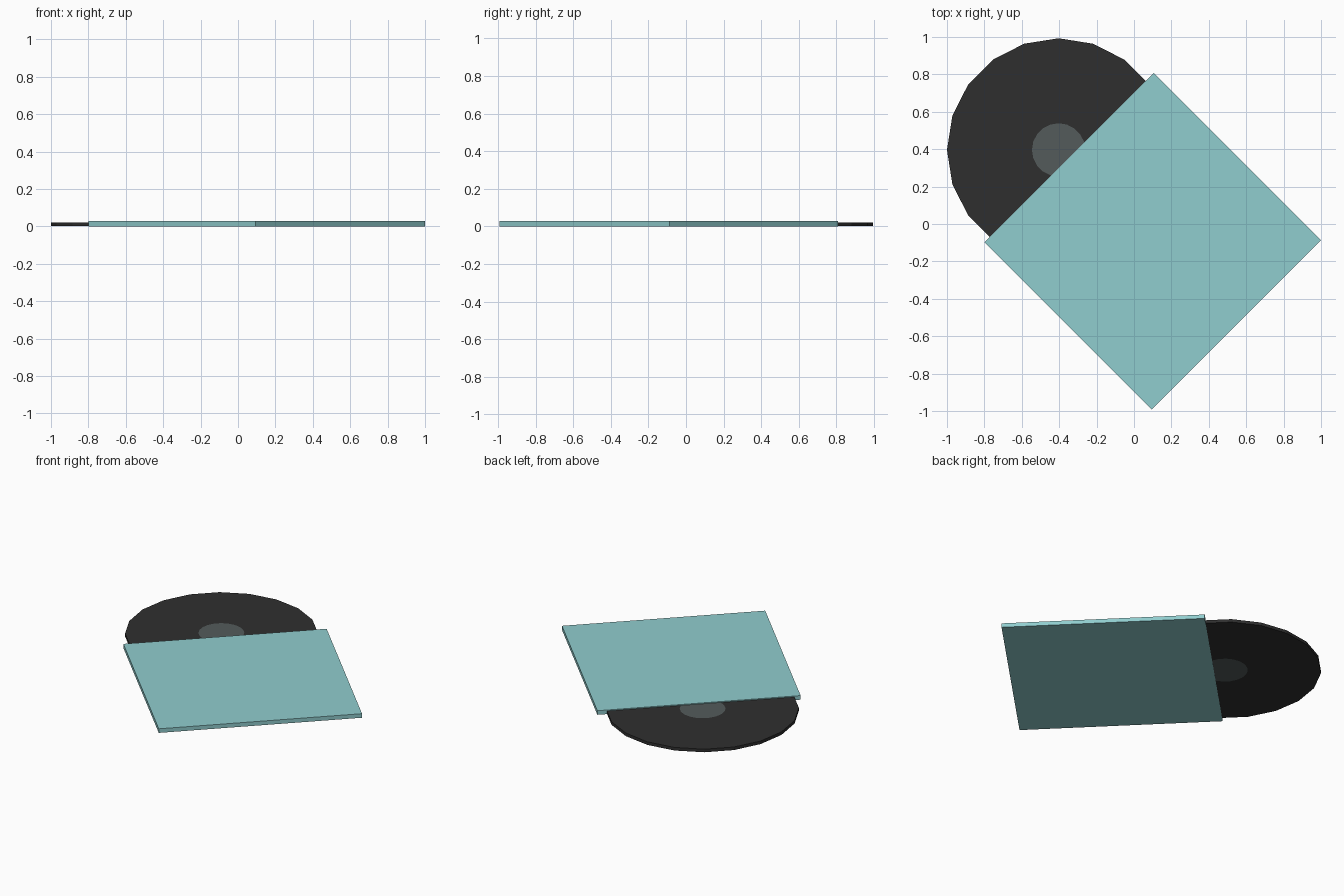
import bpy, bmesh, math
from mathutils import Matrix

if "Cube" in bpy.data.objects:
    bpy.data.objects.remove(bpy.data.objects["Cube"])


def material(name, rgb):
    m = bpy.data.materials.new(name)
    m.diffuse_color = (*rgb, 1.0)
    m.use_nodes = True
    m.node_tree.nodes["Principled BSDF"].inputs["Base Color"].default_value = m.diffuse_color
    return m


def make_object(name, bm, mats, location, turn=0.0):
    bmesh.ops.recalc_face_normals(bm, faces=bm.faces)
    mesh = bpy.data.meshes.new(name)
    bm.to_mesh(mesh)
    bm.free()
    for m in mats:
        mesh.materials.append(m)
    ob = bpy.data.objects.new(name, mesh)
    ob.location = location
    ob.rotation_euler.z = turn
    bpy.context.collection.objects.link(ob)
    return ob


vinyl = material("black vinyl", (0.028, 0.028, 0.028))
label = material("grey label", (0.088, 0.104, 0.104))
card = material("teal card", (0.28, 0.61, 0.62))

# Record: 20-sided disc with an inset centre label on both sides
RADIUS, LABEL_RADIUS, THICK = 0.597, 0.137, 0.021
bm = bmesh.new()
bmesh.ops.create_cone(bm, cap_ends=True, segments=20, radius1=RADIUS,
                      radius2=RADIUS, depth=THICK,
                      matrix=Matrix.Rotation(math.radians(90), 4, 'Z'))
caps = [f for f in bm.faces if len(f.verts) > 4]
inset = (RADIUS - LABEL_RADIUS) * math.cos(math.pi / 20)
bmesh.ops.inset_individual(bm, faces=caps, thickness=inset)
for f in bm.faces:
    f.material_index = 1 if len(f.verts) > 4 else 0
make_object("record_disc", bm, [vinyl, label], (-0.403, 0.396, THICK / 2 + 0.0006))

# Sleeve: thin square card turned 45 degrees, covering part of the record
bm = bmesh.new()
bmesh.ops.create_cube(bm, size=1.0, matrix=Matrix.Diagonal((1.28, 1.265, 0.028, 1.0)))
make_object("sleeve", bm, [card], (0.1, -0.092, 0.014), math.radians(45))
